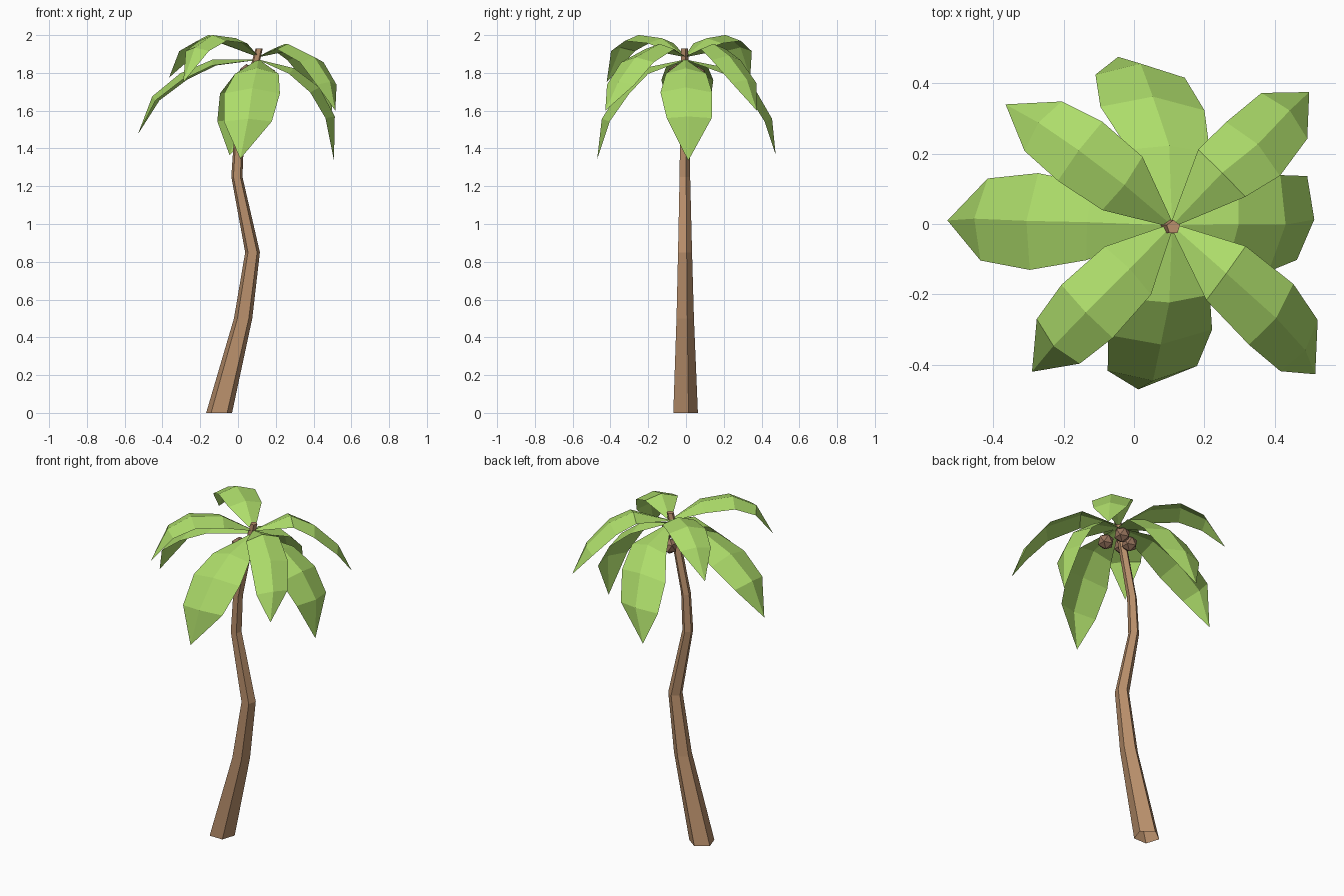
import bpy, bmesh, math
from mathutils import Vector

if "Cube" in bpy.data.objects:
    bpy.data.objects.remove(bpy.data.objects["Cube"])


def material(name, rgb):
    m = bpy.data.materials.new(name)
    m.diffuse_color = (*rgb, 1)
    m.use_nodes = True
    m.node_tree.nodes["Principled BSDF"].inputs["Base Color"].default_value = m.diffuse_color
    return m


BARK = material("bark brown", (0.49, 0.28, 0.15))
SHELL = material("coconut brown", (0.31, 0.175, 0.11))
GREEN = material("leaf green", (0.42, 0.72, 0.145))


def finish(bm, name, mat):
    me = bpy.data.meshes.new(name)
    bm.to_mesh(me)
    bm.free()
    me.materials.append(mat)
    ob = bpy.data.objects.new(name, me)
    bpy.context.collection.objects.link(ob)
    return ob


# Trunk: tapering five-sided tube along a bent path (x, z, radius), open below
path = [(-0.10, 0, 0.072), (0.027, 0.5, 0.051), (0.077, 0.85, 0.041),
        (-0.006, 1.25, 0.031), (0.006, 1.47, 0.028), (0.07, 1.76, 0.025),
        (0.112, 1.93, 0.02)]
bm = bmesh.new()
rings = []
for x, z, r in path:
    angles = [math.radians(18 + 72 * k) for k in range(5)]
    rings.append([bm.verts.new((x + r * math.cos(a), -0.009 + r * math.sin(a), z))
                  for a in angles])
for lo, hi in zip(rings, rings[1:]):
    for k in range(5):
        n = (k + 1) % 5
        bm.faces.new((lo[k], lo[n], hi[n], hi[k]))
bm.faces.new(rings[-1])
finish(bm, "trunk", BARK)

# Coconuts hanging below the crown
for i, (x, y, z) in enumerate([(0.135, 0.06, 1.79), (0.155, -0.055, 1.79),
                               (0.045, -0.05, 1.80), (0.075, 0.05, 1.76)]):
    bm = bmesh.new()
    bmesh.ops.create_icosphere(bm, subdivisions=1, radius=0.047)
    bmesh.ops.translate(bm, verts=bm.verts, vec=(x, y, z))
    finish(bm, f"coconut_{i + 1}", SHELL)


# Leaves: strips folded along a raised midrib, ending in a point.
# The crossbars of each leaf point along the plan angle bar.
def leaf(name, bar, base_z, mids, halves, tip, fold=0.3):
    bar = math.radians(bar)
    side = Vector((math.cos(bar), math.sin(bar), 0))
    pts = [Vector((0.108, -0.004, base_z))] + [Vector(m) for m in mids] + [Vector(tip)]
    bm = bmesh.new()
    rows = []
    for i, h in enumerate((0.006,) + halves):
        along = pts[i + 1] - pts[max(i - 1, 0)]
        up = along.cross(side).normalized()
        if up.z < 0:
            up.negate()
        lift = up * (fold * h / 2)
        rows.append([bm.verts.new(pts[i] + side * h - lift), bm.verts.new(pts[i] + lift),
                     bm.verts.new(pts[i] - side * h - lift)])
    for a, b in zip(rows, rows[1:]):
        for k in (0, 1):
            bm.faces.new((a[k], a[k + 1], b[k + 1], b[k]))
    end = bm.verts.new(tip)
    for k in (0, 1):
        bm.faces.new((rows[-1][k], rows[-1][k + 1], end))
    for f in bm.faces:
        f.normal_update()
        if f.normal.z < 0:
            f.normal_flip()
    finish(bm, name, GREEN)


# Four broad lower leaves
broad = (0.116, 0.148, 0.127)
leaf("lower_leaf_left", 265, 1.87,
     [(-0.13, 0.005, 1.855), (-0.295, 0.008, 1.78), (-0.44, 0.014, 1.665)],
     (0.108, 0.138, 0.117), (-0.53, 0.01, 1.475))
leaf("lower_leaf_right", 83, 1.87,
     [(0.29, 0.0, 1.81), (0.415, 0.0, 1.71), (0.495, 0.015, 1.565)],
     (0.108, 0.138, 0.12), (0.508, 0.012, 1.335))
leaf("lower_leaf_front", 3, 1.87,
     [(0.10, -0.215, 1.81), (0.075, -0.325, 1.705), (0.053, -0.428, 1.55)],
     broad, (0.012, -0.47, 1.345))
leaf("lower_leaf_back", 178, 1.87,
     [(0.10, 0.215, 1.81), (0.053, 0.345, 1.705), (0.018, 0.438, 1.55)],
     broad, (-0.045, 0.475, 1.365))

# Four narrower upper leaves, arching higher on the left
narrow = (0.095, 0.105, 0.088)
leaf("upper_leaf_left_back", 233, 1.885,
     [(-0.03, 0.113, 1.97), (-0.218, 0.24, 1.99)][:1]
     + [(-0.155, 0.208, 1.985), (-0.265, 0.283, 1.925)],
     narrow, (-0.365, 0.34, 1.775))
leaf("upper_leaf_left_front", -46, 1.885,
     [(-0.015, -0.13, 1.97), (-0.135, -0.25, 1.985), (-0.222, -0.34, 1.925)],
     narrow, (-0.29, -0.42, 1.75))
leaf("upper_leaf_right_back", 135, 1.885,
     [(0.25, 0.145, 1.94), (0.345, 0.22, 1.88), (0.435, 0.315, 1.755)],
     (0.095, 0.108, 0.092), (0.498, 0.375, 1.60))
leaf("upper_leaf_right_front", 54, 1.885,
     [(0.262, -0.14, 1.94), (0.397, -0.262, 1.87), (0.478, -0.352, 1.745)],
     (0.095, 0.107, 0.09), (0.515, -0.427, 1.60))
